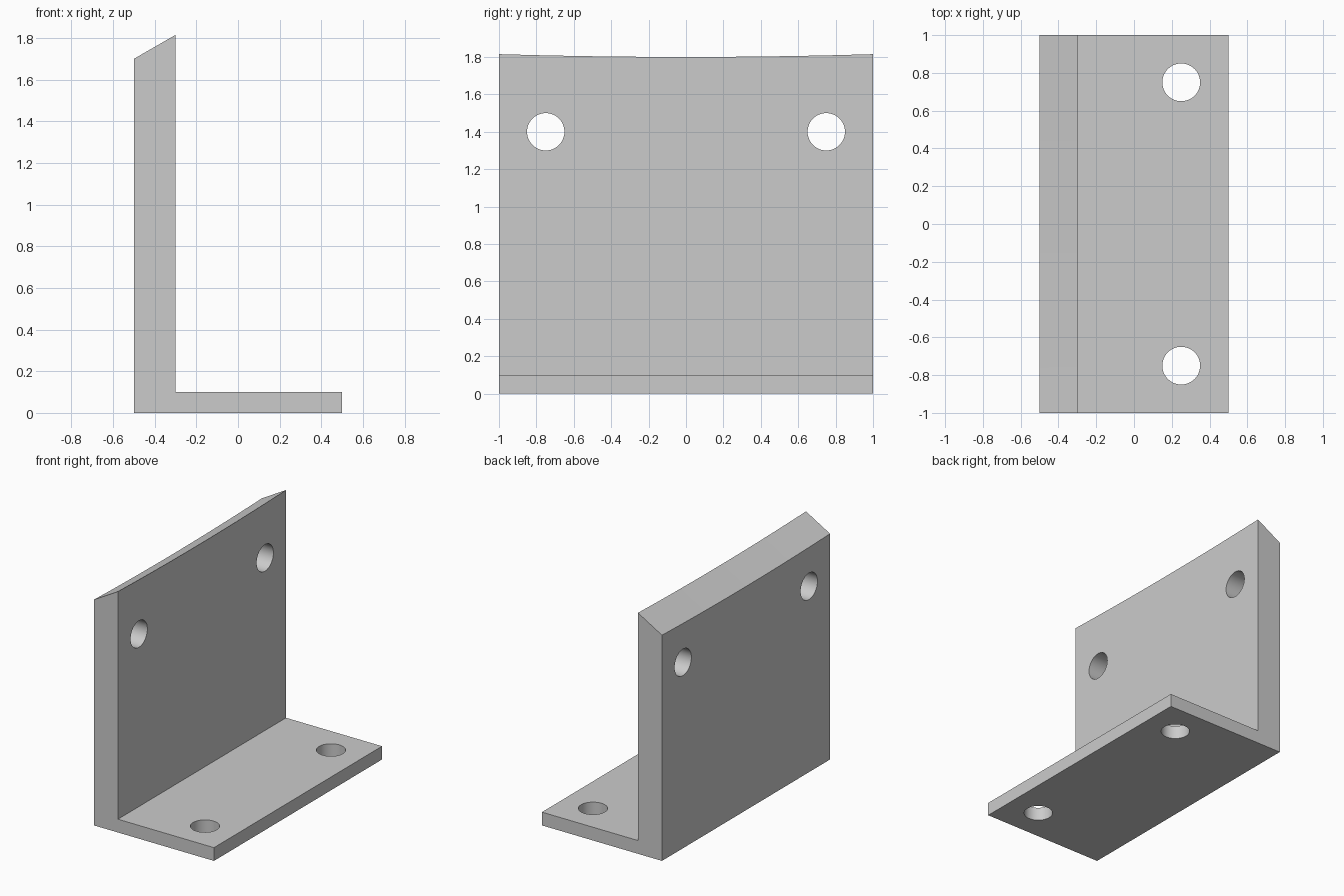
import bpy
import bmesh
from math import radians

cube = bpy.data.objects.get("Cube")
if cube:
    bpy.data.objects.remove(cube, do_unlink=True)

GREY = (0.6, 0.6, 0.6, 1)
grey = bpy.data.materials.new("plain grey")
grey.use_nodes = True
grey.diffuse_color = GREY
grey.node_tree.nodes["Principled BSDF"].inputs["Base Color"].default_value = GREY


def section(y):
    """L-shaped section with a sloped top that dips slightly at mid-length."""
    dip = 0.015 * (1 - y * y)
    return [(-0.5, 0), (0.5, 0), (0.5, 0.1), (-0.3, 0.1),
            (-0.3, 1.815 - dip), (-0.5, 1.70 - dip)]


# Bracket body: sections joined along the length
bm = bmesh.new()
steps = 10
rings = []
for i in range(steps + 1):
    y = -1 + 2 * i / steps
    rings.append([bm.verts.new((x, y, z)) for x, z in section(y)])
for a, b in zip(rings, rings[1:]):
    for i in range(len(a)):
        j = (i + 1) % len(a)
        bm.faces.new((a[i], a[j], b[j], b[i]))
bm.faces.new(rings[0])
bm.faces.new(rings[-1])
bmesh.ops.recalc_face_normals(bm, faces=bm.faces[:])
bmesh.ops.dissolve_limit(bm, angle_limit=radians(0.02),
                         verts=bm.verts[:], edges=bm.edges[:])
mesh = bpy.data.meshes.new("angle_bracket")
bm.to_mesh(mesh)
bm.free()
mesh.materials.append(grey)
bracket = bpy.data.objects.new("angle_bracket", mesh)
bpy.context.collection.objects.link(bracket)


# Bolt holes: two through the wall, two through the base
def drill(name, location, tilt):
    bpy.ops.mesh.primitive_cylinder_add(vertices=48, radius=0.1, depth=0.5,
                                        location=location, rotation=(0, tilt, 0))
    cutter = bpy.context.object
    cutter.name = name
    cutter.data.materials.append(grey)
    bpy.context.view_layer.objects.active = bracket
    mod = bracket.modifiers.new(name, "BOOLEAN")
    mod.operation = "DIFFERENCE"
    mod.solver = "EXACT"
    mod.object = cutter
    bpy.ops.object.modifier_apply(modifier=name)
    bpy.data.objects.remove(cutter, do_unlink=True)


for side in (-1, 1):
    drill("wall_hole", (-0.4, 0.75 * side, 1.4), radians(90))
    drill("base_hole", (0.25, 0.75 * side, 0.05), 0)

bpy.ops.object.select_all(action="DESELECT")
bracket.select_set(True)
bpy.context.view_layer.objects.active = bracket
bpy.ops.object.shade_smooth_by_angle(angle=radians(30))
